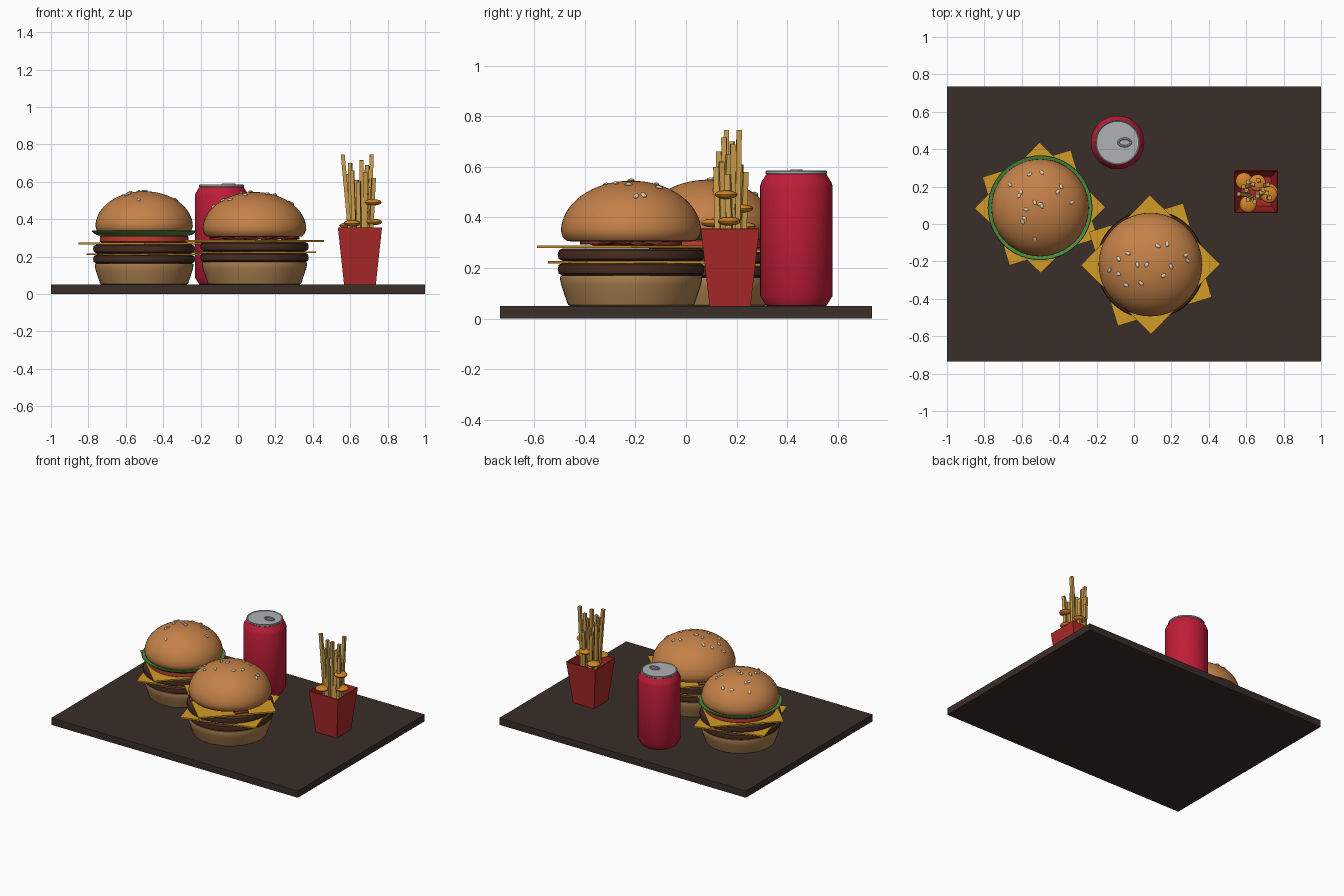
import bpy, bmesh
from math import sin, cos, pi, sqrt, radians
from mathutils import Matrix, Vector

if "Cube" in bpy.data.objects:
    bpy.data.objects.remove(bpy.data.objects["Cube"])

TRAY_TOP = 0.05
mats = {}
COLORS = {
    "tray": (.042, .026, .021), "bun": (.55, .22, .065), "bun_base": (.42, .22, .08),
    "patty": (.065, .025, .015), "cheese": (.65, .33, .02), "lettuce": (.07, .27, .05),
    "tomato": (.5, .05, .03), "bacon": (.22, .03, .02), "seed": (.75, .64, .45),
    "can": (.52, .012, .04), "metal": (.43, .44, .46), "box": (.42, .022, .022),
    "fry": (.6, .34, .07), "nugget": (.65, .23, .02),
}


def finish(name, bm, color, loc=(0, 0, 0), scale=1, smooth=False):
    bmesh.ops.recalc_face_normals(bm, faces=bm.faces)
    mesh = bpy.data.meshes.new(name)
    bm.to_mesh(mesh)
    bm.free()
    if color not in mats:
        mats[color] = bpy.data.materials.new(color)
        mats[color].diffuse_color = (*COLORS[color], 1)
    mesh.materials.append(mats[color])
    ob = bpy.data.objects.new(name, mesh)
    bpy.context.collection.objects.link(ob)
    ob.location = loc
    ob.scale = (scale,) * 3
    if smooth:
        bpy.ops.object.select_all(action='DESELECT')
        bpy.context.view_layer.objects.active = ob
        ob.select_set(True)
        bpy.ops.object.shade_smooth_by_angle(angle=radians(35))
    return ob


def lathe(name, profile, color, loc, scale=1, n=48):
    # profile of (radius, z) points, capped at both ends
    bm = bmesh.new()
    rings = [[bm.verts.new((r * cos(2 * pi * i / n), r * sin(2 * pi * i / n), z))
              for i in range(n)] for r, z in profile]
    for a, b in zip(rings, rings[1:]):
        for i in range(n):
            j = (i + 1) % n
            bm.faces.new((a[i], a[j], b[j], b[i]))
    bm.faces.new(rings[0][::-1])
    bm.faces.new(rings[-1])
    return finish(name, bm, color, loc, scale, True)


def add_box(bm, size, matrix):
    bmesh.ops.create_cube(bm, size=1, matrix=matrix @ Matrix.Diagonal((*size, 1)))


def add_blob(bm, size, matrix, u=12, v=8):
    bmesh.ops.create_uvsphere(bm, u_segments=u, v_segments=v, radius=1,
                              matrix=matrix @ Matrix.Diagonal((*size, 1)))


def patty(name, z, loc, scale):
    lathe(name, [(.27, z), (.286, z + .008), (.29, z + .025), (.286, z + .042), (.27, z + .05)],
          "patty", loc, scale)


def cheese(name, z, angle, loc, scale):
    bm = bmesh.new()
    add_box(bm, (.526, .526, .01), Matrix.Translation((0, 0, z)) @ Matrix.Rotation(radians(angle), 4, 'Z'))
    finish(name, bm, "cheese", loc, scale)


def burger(tag, x, y, scale, lift, seeds):
    loc = (x, y, TRAY_TOP)
    lathe(tag + "_bottom_bun", [(.24, 0), (.249, .004), (.262, .04), (.275, .08), (.281, .105), (.279, .12)],
          "bun_base", loc, scale)
    patty(tag + "_lower_patty", .12, loc, scale)
    cheese(tag + "_lower_cheese", .173, 17, loc, scale)
    patty(tag + "_upper_patty", .178, loc, scale)
    cheese(tag + "_upper_cheese", .234, 45.5, loc, scale)
    # domed top bun
    zb = .295 + lift
    dome = [(.235, zb - .04), (.255, zb - .037), (.27, zb - .022)]
    dome += [(.277 * cos(t * pi / 32), zb + .2 * sin(t * pi / 32)) for t in range(16)]
    dome += [(.004, zb + .2)]
    lathe(tag + "_top_bun", dome, "bun", loc, scale)
    # sesame seeds lying on the dome
    bm = bmesh.new()
    for k, (sx, sy) in enumerate(seeds):
        px, py = sx / 100, sy / 100
        h = sqrt(1 - (px * px + py * py) / .277 ** 2)
        nrm = Vector((px / .277 ** 2, py / .277 ** 2, h / .2)).normalized()
        m = (Matrix.Translation((px, py, zb + .2 * h + .002)) @ nrm.to_track_quat('Z', 'Y').to_matrix().to_4x4()
             @ Matrix.Rotation(k * 2.4, 4, 'Z'))
        add_blob(bm, (.016, .01, .007), m, 10, 6)
    finish(tag + "_sesame_seeds", bm, "seed", loc, scale, True)
    return loc


# tray
bm = bmesh.new()
add_box(bm, (2, 1.47, TRAY_TOP), Matrix.Translation((0, 0, TRAY_TOP / 2)))
finish("tray", bm, "tray")

# front burger with crossed bacon strips
loc = burger("front_burger", .088, -.217, 1, 0,
             [(4, 10), (9, 11), (-12, 6), (-17, 3), (-7, 0), (-2, 0), (19, 5), (20, 2),
              (11, -1), (7, -6), (-22, -3), (-17, -5), (-13, -11), (-5, -10)])
for i, ang in enumerate((38, -38)):
    bm = bmesh.new()
    rows = []
    for k in range(25):
        px = -.27 + .54 * k / 24
        z = .247 + .004 * sin(k * 1.05) + i * .004
        rows.append([bm.verts.new((px, s * .045, z)) for s in (-1, 1)])
    for a, b in zip(rows, rows[1:]):
        bm.faces.new((a[0], b[0], b[1], a[1]))
    bm.transform(Matrix.Rotation(radians(ang), 4, 'Z'))
    strip = finish(f"bacon_strip_{i + 1}", bm, "bacon", loc, 1, True)
    mod = strip.modifiers.new("thickness", 'SOLIDIFY')
    mod.thickness, mod.offset = .01, 0

# back burger with tomato and lettuce
loc = burger("back_burger", -.502, .087, .94, .036,
             [(-6, 19), (1, 20), (-17, 13), (-11, 9), (-12, 7), (12, 12), (10, 9), (-3, 3),
              (0, 2), (1, 1), (18, 3), (-8, -1), (-9, -6), (-10, -8), (-3, -18)])
lathe("tomato_slice", [(.245, .24), (.252, .245), (.252, .274), (.245, .28)], "tomato", loc, .94)
lathe("lettuce_leaf", [(.25, .278), (.275, .284), (.298, .303), (.295, .308), (.27, .3)], "lettuce", loc, .94)

# drink can
loc = (-.088, .436, TRAY_TOP)
lathe("can_body", [(.115, 0), (.12, .002), (.143, .04), (.143, .475), (.138, .49), (.118, .522)], "can", loc)
lathe("can_lid", [(.118, .52), (.121, .524), (.121, .532), (.117, .535), (.113, .53)], "metal", loc)
bm = bmesh.new()
rings = []
for i in range(24):
    a = 2 * pi * i / 24
    rings.append([bm.verts.new(((.033 + .006 * cos(b)) * cos(a), (.02 + .006 * cos(b)) * sin(a), .005 * sin(b)))
                  for b in (0, pi / 3, 2 * pi / 3, pi, 4 * pi / 3, 5 * pi / 3)])
for i in range(24):
    p, q = rings[i], rings[(i + 1) % 24]
    for j in range(6):
        k = (j + 1) % 6
        bm.faces.new((p[j], q[j], q[k], p[k]))
finish("can_pull_tab", bm, "metal", (-.05, .436, TRAY_TOP + .535), 1, True)

# open tapered fries box
bm = bmesh.new()
corners = ((-1, -1), (1, -1), (1, 1), (-1, 1))
low = [bm.verts.new((a * .085, b * .081, 0)) for a, b in corners]
top = [bm.verts.new((a * .118, b * .116, .305)) for a, b in corners]
bm.faces.new(low[::-1])
for i in range(4):
    j = (i + 1) % 4
    bm.faces.new((low[i], low[j], top[j], top[i]))
box = finish("fries_box", bm, "box", (.652, .174, TRAY_TOP))
mod = box.modifiers.new("walls", 'SOLIDIFY')
mod.thickness, mod.offset = .008, -1

# fries: (base x, base y, tip x, tip y, tip z)
FRIES = [
    (.62, .15, .56, .16, .745), (.69, .20, .715, .21, .745), (.66, .16, .66, .15, .715),
    (.67, .19, .69, .185, .69), (.63, .14, .61, .13, .66), (.60, .19, .585, .20, .64),
    (.64, .20, .635, .215, .61), (.70, .15, .725, .14, .62), (.65, .13, .645, .12, .60),
    (.68, .14, .68, .17, .65), (.61, .17, .60, .18, .70), (.67, .22, .665, .235, .58),
    (.70, .18, .71, .165, .57), (.62, .22, .61, .225, .56),
]
bm = bmesh.new()
for k, (bx, by, tx, ty, tz) in enumerate(FRIES):
    a, b = Vector((bx, by, .1)), Vector((tx, ty, tz))
    d = b - a
    m = (Matrix.Translation((a + b) / 2) @ Vector((0, 0, 1)).rotation_difference(d).to_matrix().to_4x4()
         @ Matrix.Rotation(.25 * sin(k * 3), 4, 'Z'))
    add_box(bm, (.021, .021, d.length), m)
finish("fries", bm, "fry")

# flat nuggets tucked between the fries
bm = bmesh.new()
for p in ((.722, .158, .49), (.66, .22, .435), (.725, .17, .385), (.61, .105, .378), (.588, .23, .365)):
    add_blob(bm, (.045, .045, .017), Matrix.Translation(p), 20, 10)
finish("nuggets", bm, "nugget", smooth=True)

for m in bpy.data.materials:
    if m.users and not m.is_grease_pencil:
        m.use_nodes = True
        m.node_tree.nodes["Principled BSDF"].inputs["Base Color"].default_value = m.diffuse_color
